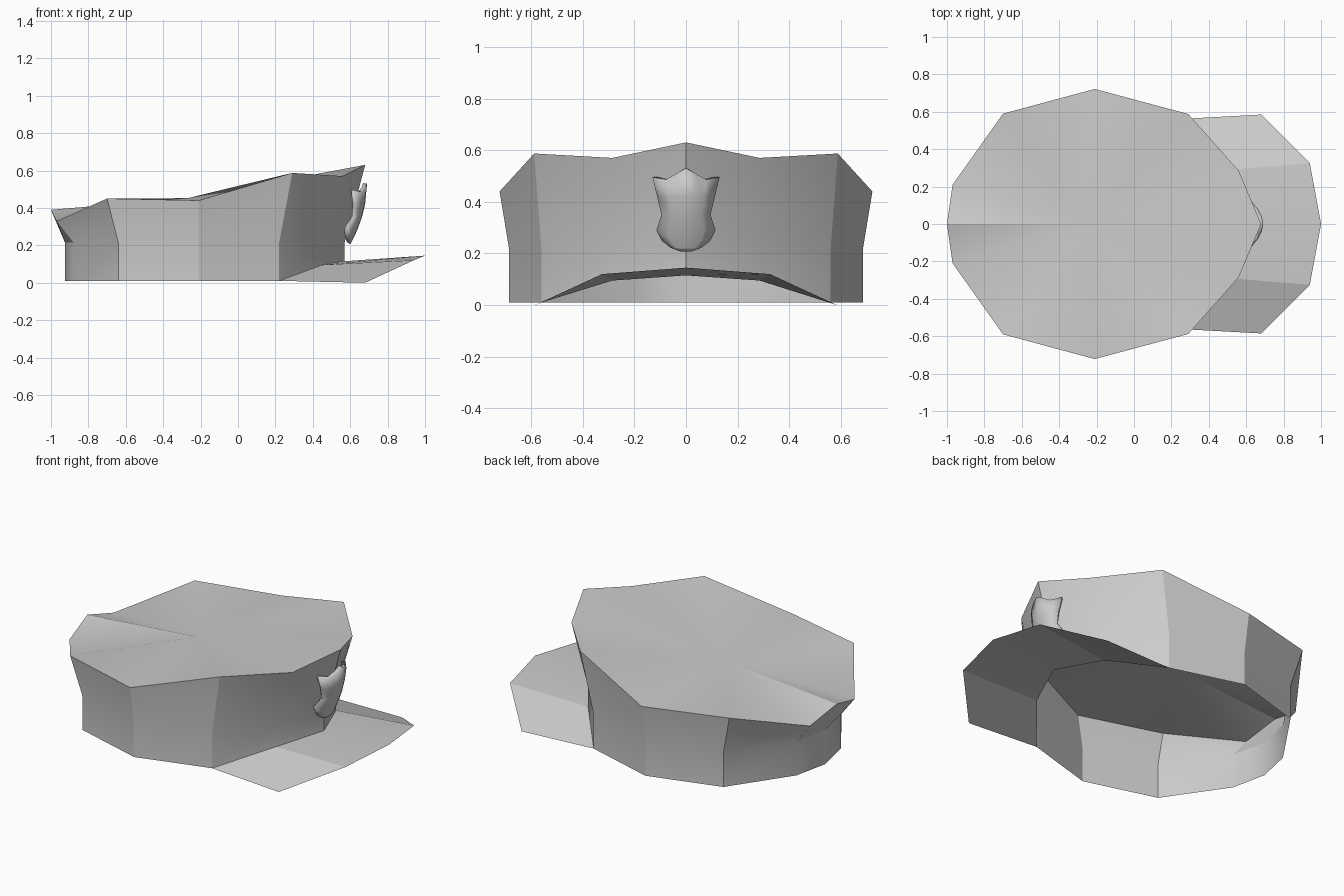
import bpy, math

if "Cube" in bpy.data.objects:
    bpy.data.objects.remove(bpy.data.objects["Cube"])


def build(name, verts, faces, angle=30):
    mesh = bpy.data.meshes.new(name)
    mesh.from_pydata(verts, [], faces)
    mesh.update()
    ob = bpy.data.objects.new(name, mesh)
    bpy.context.collection.objects.link(ob)
    bpy.ops.object.select_all(action='DESELECT')
    ob.select_set(True)
    bpy.context.view_layer.objects.active = ob
    bpy.ops.object.shade_smooth_by_angle(angle=math.radians(angle))
    return ob


def ring(half):
    # half loop from back to front on +y, closed by mirroring
    return half + [(x, -y, z) for x, y, z in reversed(half[1:-1])]


# Cap shell: band bottom, band top, crown rim, centre fan (open below)
plan = [(-.925, 0), (-.88, .21), (-.64, .56), (-.21, .685),
        (.22, .56), (.45, .285), (.57, 0)]
low_z = [.01, .01, .01, .01, .01, .095, .115]
low = [(x, y, z) for (x, y), z in zip(plan, low_z)]
mid = [(x, y, .215) for x, y in plan]
rim = [(-1, 0, .39), (-.97, .21, .33), (-.70, .59, .45), (-.21, .722, .44),
       (.29, .588, .587), (.56, .285, .57), (.68, 0, .63)]
n = 12
verts = ring(low) + ring(mid) + ring(rim) + [(-.27, 0, .452)]
faces = []
for i in range(n):
    j = (i + 1) % n
    for k in (0, n):
        faces.append((k + j, k + i, k + n + i, k + n + j))
    faces.append((2 * n + j, 2 * n + i, 3 * n))
build("cap_shell", verts, faces)

# Visor: single sheet from the band's raised front edge
inner = low[4:]
outer = [(.68, .585, 0), (.94, .325, .12), (1, 0, .145)]


def across(half):
    return half + [(x, -y, z) for x, y, z in reversed(half[:-1])]


verts = across(inner) + across(outer)
faces = [(i + 1, i, i + 5, i + 6) for i in range(4)]
build("visor", verts, faces, 15)

# Badge: curved shield plate with thickness
rows = [(.495, .13), (.42, .112), (.35, .095), (.29, .115),
        (.25, .095), (.222, .06), (.207, .02)]
cols = [-1, -.62, -.3, 0, .3, .62, 1]
top_z = {0: .53, .3: .508, .62: .485, 1: .495}
verts = []
for r, (z, w) in enumerate(rows):
    for t in cols:
        zz = top_z[abs(t)] if r == 0 else z
        y = t * w
        verts.append((.69 - .85 * (.53 - zz) ** 2 - 4 * y * y, y, zz))
c = len(cols)
faces = [(r * c + i, (r + 1) * c + i, (r + 1) * c + i + 1, r * c + i + 1)
         for r in range(len(rows) - 1) for i in range(c - 1)]
badge = build("badge", verts, faces)
mod = badge.modifiers.new("thickness", 'SOLIDIFY')
mod.thickness = .022
mod.offset = -1
